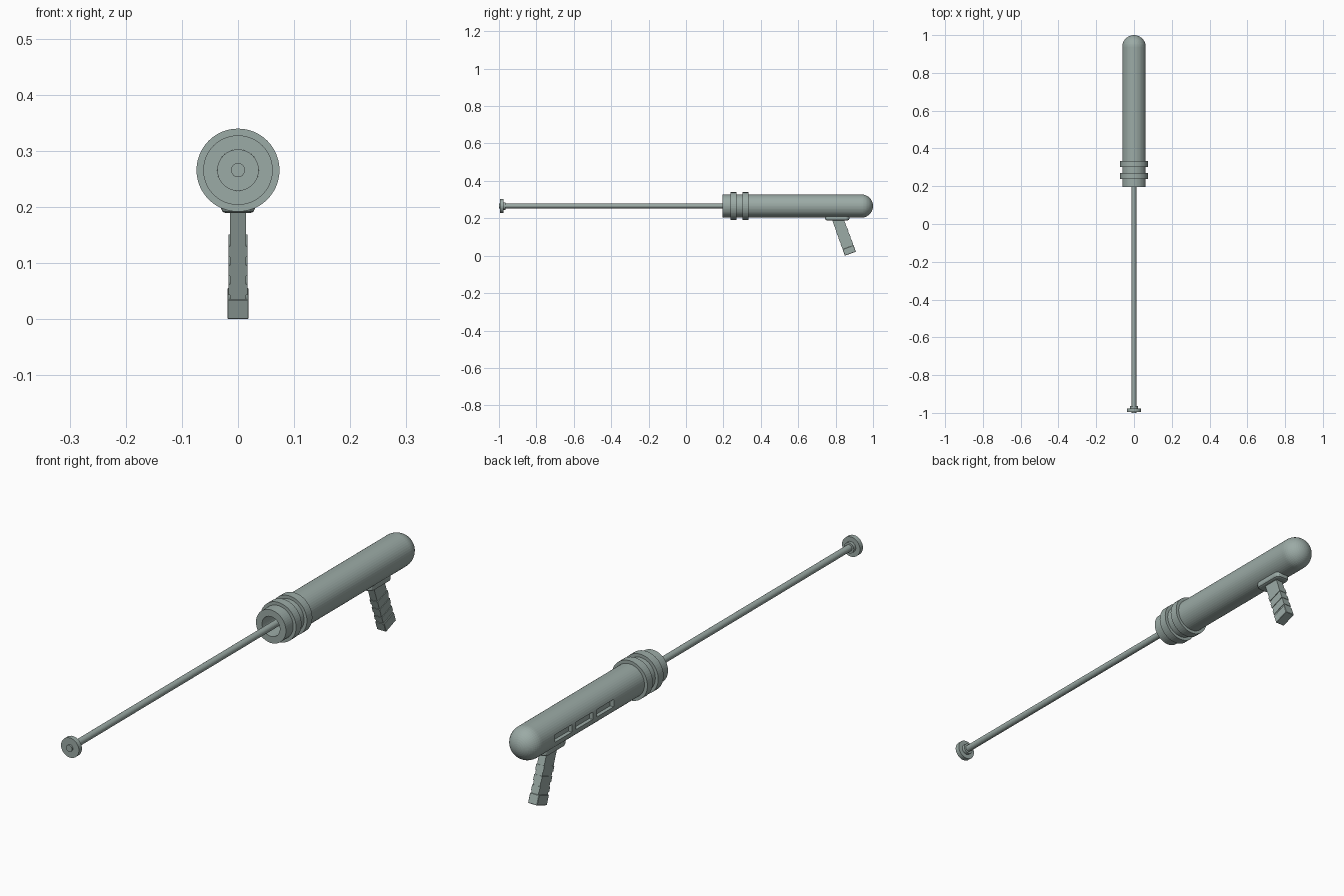
import bpy, bmesh, math
from mathutils import Matrix, Vector

if "Cube" in bpy.data.objects:
    bpy.data.objects.remove(bpy.data.objects["Cube"])

AXIS_Z = 0.2655
TILT = math.radians(20)
GRIP_TOP = Vector((0, 0.81, 0.2))

# Dull green-grey metal
metal = bpy.data.materials.new("green_grey_metal")
metal.diffuse_color = (0.33, 0.405, 0.38, 1)
metal.use_nodes = True
metal.node_tree.nodes["Principled BSDF"].inputs["Base Color"].default_value = metal.diffuse_color


def add_object(name, bm):
    bmesh.ops.recalc_face_normals(bm, faces=bm.faces)
    mesh = bpy.data.meshes.new(name)
    bm.to_mesh(mesh)
    bm.free()
    mesh.materials.append(metal)
    obj = bpy.data.objects.new(name, mesh)
    bpy.context.collection.objects.link(obj)
    return obj


def lathe(name, profile, segments=48, closed=False):
    """Spin (y, radius) points round the barrel axis."""
    bm = bmesh.new()
    rings = []
    for i in range(segments):
        a = 2 * math.pi * i / segments
        rings.append([bm.verts.new((r * math.cos(a), y, AXIS_Z + r * math.sin(a))) for y, r in profile])
    n = len(profile)
    for i in range(segments):
        p, q = rings[i], rings[(i + 1) % segments]
        for j in range(n if closed else n - 1):
            k = (j + 1) % n
            bm.faces.new((p[j], p[k], q[k], q[j]))
    bmesh.ops.remove_doubles(bm, verts=bm.verts, dist=1e-6)
    return add_object(name, bm)


def box(name, lo, hi, bevel=0.0, segments=1, edge_axis=None, matrix=None):
    """Box between two corners, bevelled on all edges or only those along one axis."""
    lo, hi = Vector(lo), Vector(hi)
    bm = bmesh.new()
    bmesh.ops.create_cube(bm, size=1)
    for v in bm.verts:
        v.co = Vector([(lo[k] + hi[k]) / 2 + v.co[k] * (hi[k] - lo[k]) for k in range(3)])
    if bevel:
        edges = [e for e in bm.edges if edge_axis is None
                 or abs((e.verts[0].co - e.verts[1].co)[edge_axis]) > 1e-6]
        bmesh.ops.bevel(bm, geom=edges, offset=bevel, segments=segments, profile=0.5, affect='EDGES')
    if matrix:
        bm.transform(matrix)
    return add_object(name, bm)


# Barrel: hollow muzzle and domed rear
R = 0.062
dome = [(1 - R + R * math.sin(a), R * math.cos(a))
        for a in [math.pi / 2 * i / 12 for i in range(12)]]
barrel = lathe("barrel", [(0.40, 0), (0.40, 0.037), (0.195, 0.037), (0.195, R)] + dome + [(1.0, 0)])

# Three slots sunk into the left side of the barrel
for y in (0.812, 0.688, 0.564):
    cutter = box("slot_cutter", (-0.09, y - 0.05, AXIS_Z - 0.014), (-0.046, y + 0.05, AXIS_Z + 0.014))
    cutter.hide_render = True
    mod = barrel.modifiers.new("slot", 'BOOLEAN')
    mod.operation = 'DIFFERENCE'
    mod.solver = 'EXACT'
    mod.object = cutter
    bpy.context.view_layer.objects.active = barrel
    bpy.ops.object.modifier_apply(modifier=mod.name)
    bpy.data.objects.remove(cutter)

# Collar rings near the muzzle
for name, y in (("front_ring", 0.238), ("rear_ring", 0.302)):
    lathe(name, [(y, 0.058), (y, 0.074), (y + 0.032, 0.074), (y + 0.032, 0.058)], closed=True)

# Plunger rod, with end disc and collar
lathe("plunger_rod", [(-1.0, 0), (-1.0, 0.0125), (0.41, 0.0125), (0.41, 0)], 24)
lathe("plunger_disc", [(-0.994, 0.01), (-0.994, 0.037), (-0.976, 0.037), (-0.976, 0.01)], 32, True)
lathe("plunger_collar", [(-0.978, 0.01), (-0.978, 0.02), (-0.964, 0.02), (-0.964, 0.01)], 24, True)

# Mounting plate with rounded corners and a softened rim
plate = box("grip_plate", (-0.03, 0.744, 0.189), (0.03, 0.873, 0.217), 0.018, 3, edge_axis=2)
rim = plate.modifiers.new("rim", 'BEVEL')
rim.width = 0.008
rim.segments = 2
rim.limit_method = 'ANGLE'
rim.angle_limit = math.radians(50)

# Slanted grip with ridges and a heel
slant = Matrix.Translation(GRIP_TOP) @ Matrix.Rotation(TILT, 4, 'X')
box("grip", (-0.0145, -0.030, -0.18), (0.0145, 0.030, 0.01), matrix=slant)
for i in range(3):
    s = 0.064 + 0.036 * i
    box("grip_ridge_%d" % (i + 1), (-0.0167, -0.0315, -s - 0.020), (0.0167, 0.0315, -s), matrix=slant)
box("grip_heel", (-0.019, -0.0315, -0.2015), (0.019, 0.0315, -0.165), 0.0015, matrix=slant)
